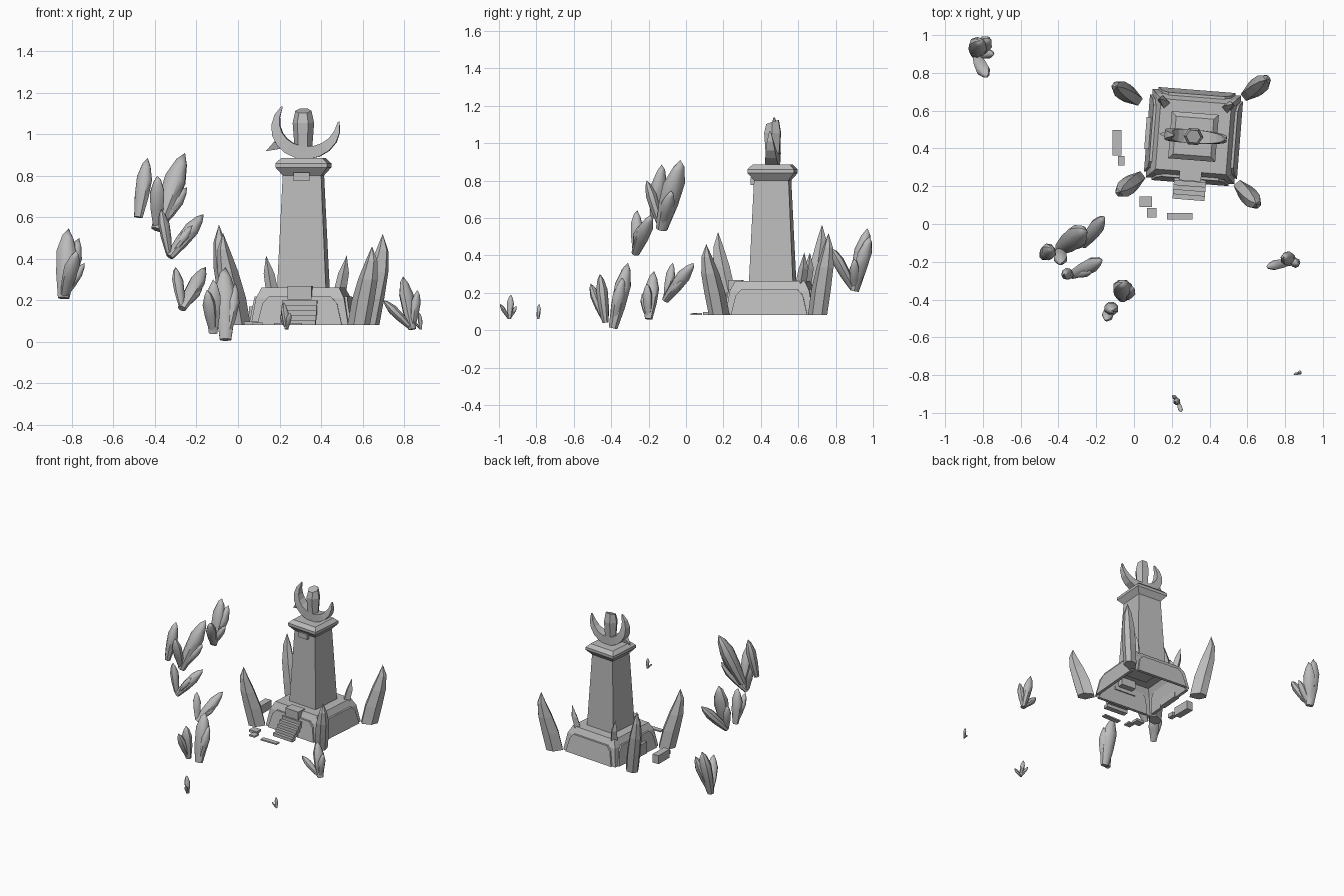
import bpy, bmesh, math
from mathutils import Vector, Matrix

cube = bpy.data.objects.get("Cube")
if cube:
    bpy.data.objects.remove(cube, do_unlink=True)

GREY = (0.5, 0.5, 0.5, 1)
stone = bpy.data.materials.new("grey_stone")
stone.use_nodes = True
stone.diffuse_color = GREY
stone.node_tree.nodes["Principled BSDF"].inputs["Base Color"].default_value = GREY

# The tower stands slightly turned on the ground level
GROUND = 0.08
CENTRE = Matrix.Translation((0.315, 0.463, 0))
TOWER = CENTRE @ Matrix.Rotation(math.radians(-4.5), 4, 'Z')
WORLD = Matrix.Identity(4)


def loft(name, rings, matrix=WORLD, cap_start=True):
    """Skin a list of equal rings; a one-point ring becomes a tip."""
    bm = bmesh.new()
    loops = [[bm.verts.new(point) for point in ring] for ring in rings]
    for lower, upper in zip(loops, loops[1:]):
        for i, vert in enumerate(lower):
            following = lower[(i + 1) % len(lower)]
            if len(upper) == 1:
                bm.faces.new((vert, following, upper[0]))
            else:
                bm.faces.new((vert, following, upper[(i + 1) % len(upper)], upper[i]))
    if cap_start:
        bm.faces.new(loops[0][::-1])
    if len(loops[-1]) > 2:
        bm.faces.new(loops[-1])
    bmesh.ops.recalc_face_normals(bm, faces=bm.faces)
    mesh = bpy.data.meshes.new(name)
    bm.to_mesh(mesh)
    bm.free()
    mesh.materials.append(stone)
    obj = bpy.data.objects.new(name, mesh)
    bpy.context.collection.objects.link(obj)
    obj.matrix_world = matrix
    return obj


def square(half, z):
    return [(-half, -half, z), (half, -half, z), (half, half, z), (-half, half, z)]


def box(name, x, y, z, width, depth, height, matrix=WORLD):
    """Box centred on x and y, standing on z."""
    place = matrix @ Matrix.Translation((x, y, z)) @ Matrix.Diagonal((width, depth, height, 1))
    return loft(name, [square(0.5, 0), square(0.5, 1)], place)


# Base, open underneath, with a chamfered top
loft("base", [square(0.235, GROUND), square(0.213, 0.21), square(0.187, 0.262)],
     TOWER, cap_start=False)

# Raised chamfered panel on each side of the base
half_panel = [(0.205, GROUND), (0.18, 0.185), (0.15, 0.218)]
panel = half_panel + [(-x, z) for x, z in reversed(half_panel)]
for i, side in enumerate(("front", "left", "back", "right")):
    turn = Matrix.Rotation(i * math.pi / 2, 4, 'Z')
    loft("base_panel_" + side,
         [[(x, depth + (z - GROUND) * 0.17, z) for x, z in panel] for depth in (-0.225, -0.247)],
         TOWER @ turn)

# Column, cap and trim
loft("column", [square(0.118, 0.255), square(0.092, 0.82)], TOWER)
loft("cap", [square(0.092, 0.8), square(0.125, 0.84), square(0.125, 0.86), square(0.1, 0.885)], TOWER)
box("column_plaque", 0, -0.098, 0.775, 0.076, 0.035, 0.04, TOWER)
box("door_lintel", 0, -0.198, 0.205, 0.116, 0.075, 0.063, TOWER)

# Stairs
RISE = 0.024
for i in range(5):
    box(f"step_{i + 1}", 0, -0.22 - i * RISE, 0.176 - i * RISE, 0.17, 0.04, RISE, TOWER)

# Horned crescent, swept along an arc and tapering to both ends
rings = []
STATIONS = 12
for i in range(STATIONS + 1):
    t = i / STATIONS
    angle = math.radians(135 + 237 * t)
    swell = max(math.sin(math.pi * t), 0.03) ** 0.6
    ring = []
    for inward, thick in ((0, -1), (0, 1), (1, 1), (1, -1)):
        shrink = inward * 0.062 * swell
        ring.append((0.012 + (0.166 - shrink) * math.cos(angle), thick * 0.037 * swell,
                     1.03 + (0.15 - shrink) * math.sin(angle)))
    rings.append(ring)
loft("crescent", rings, TOWER)
barb_root = [(x, y, 0.88 - x * 0.6) for x, y in ((-0.14, -0.02), (-0.14, 0.02), (-0.09, 0.02), (-0.09, -0.02))]
loft("crescent_barb", [barb_root, [(-0.182, 0, 0.918)]], TOWER)

# Six-sided gem held in the crescent, with a slanted top
rings = []
for scale, z, slope in ((0.8, 0.92, 0), (1, 1.055, 0), (0.75, 1.1, 0.25)):
    ring = []
    for i in range(6):
        a = i * math.pi / 3
        y = 0.05 * math.sin(a)
        ring.append((0.052 * scale * math.cos(a), y * scale, z + slope * (y + 0.05)))
    rings.append(ring)
loft("gem", rings, TOWER)

# Corner claws: inner radius, outer radius, half width, share of the height
claw = [(0.335, 0.45, 0.045, 0), (0.365, 0.48, 0.048, 0.3),
        (0.41, 0.505, 0.045, 0.58), (0.455, 0.51, 0.028, 0.82)]
for name, angle, tip in (("front_left", -47, 0.46), ("back_left", 38, 0.52),
                         ("back_right", 147, 0.565), ("front_right", 217, 0.525)):
    rings = []
    for inner, outer, w, t in claw:
        z = GROUND + t * (tip - GROUND)
        middle = inner + (outer - inner) * 0.6
        half = [(inner, w * 0.5), (middle, w), (outer, w * 0.4)]
        rings.append([(r, -s, z) for r, s in half] + [(r, s, z) for r, s in reversed(half)])
    rings.append([(0.485, 0, tip)])
    loft("claw_" + name, rings, CENTRE @ Matrix.Rotation(math.radians(angle), 4, 'Z'))

# Small horns on the back corners of the base
for side, sign in (("left", 1), ("right", -1)):
    rings = [[(sign * (c + dx * r), c + dy * r, z) for dx, dy in ((-1, 0), (0, -1), (1, 0), (0, 1))]
             for c, r, z in ((0.165, 0.03, 0.25), (0.18, 0.026, 0.33))]
    loft("horn_" + side, rings + [[(sign * 0.195, 0.185, 0.415)]], TOWER)

# Fallen blocks and paving slabs
box("side_block", -0.235, 0, GROUND, 0.04, 0.17, 0.09, TOWER)
box("fallen_block", -0.09, 0.43, GROUND, 0.05, 0.135, 0.065)
box("rubble", -0.067, 0.335, GROUND, 0.035, 0.05, 0.03)
box("back_slab", 0.062, 0.118, GROUND, 0.065, 0.055, 0.018)
box("small_slab", 0.094, 0.06, GROUND, 0.048, 0.05, 0.012)
box("long_slab", 0.242, 0.042, GROUND, 0.135, 0.035, 0.01)


def crystal(name, foot, tip, sides=8):
    """Faceted shard, narrow at the foot, widest above the middle, with a slanted point."""
    axis = tip - foot
    frame = axis.to_track_quat('Z', 'Y')
    radius = axis.length * 0.15
    rings = []
    for t, scale in ((0, 0.55), (0.35, 0.9), (0.66, 1), (0.88, 0.55)):
        ring = []
        for i in range(sides):
            a = math.tau * (i + 0.5) / sides
            offset = Vector((math.cos(a) * scale, math.sin(a) * scale * 0.85, math.cos(a) * t / 4))
            ring.append(foot + axis * t + frame @ (offset * radius))
        rings.append(ring)
    obj = loft(name, rings + [[tip]])
    bpy.ops.object.select_all(action='DESELECT')
    obj.select_set(True)
    bpy.context.view_layer.objects.active = obj
    bpy.ops.object.shade_smooth_by_angle(angle=math.radians(48))


def cluster(name, foot, *tips):
    """Shards fanning out of one foot, each set a little towards its tip."""
    for i, tip in enumerate(tips):
        start, end = Vector(foot), Vector(tip)
        lean = (end - start) * 0.08 * min(i, 1)
        crystal(f"{name}_crystal_{i + 1}", start + lean, end)


# Crystal clusters: foot, then the tips
cluster("far_back", (-.84, .9, .21), (-.815, .97, .545), (-.78, .775, .44), (-.74, .9, .38), (-.765, .98, .5))
cluster("high_side", (-.48, -.17, .6), (-.435, -.13, .885))
cluster("high", (-.39, -.13, .54), (-.255, -.03, .91), (-.245, -.08, .745), (-.39, -.21, .8))
cluster("middle", (-.33, -.27, .41), (-.165, -.19, .615), (-.37, -.26, .64), (-.22, -.25, .56))
cluster("low", (-.27, -.11, .16), (-.155, .04, .36), (-.3, -.07, .36), (-.17, -.02, .27))
cluster("front", (-.06, -.39, .01), (-.06, -.31, .36), (-.01, -.34, .28))
cluster("front_side", (-.12, -.43, .04), (-.12, -.46, .3), (-.15, -.51, .25))
cluster("east", (.84, -.2, .06), (.795, -.17, .315), (.865, -.21, .25), (.7, -.225, .2))
cluster("tiny_front", (.235, -.945, .06), (.22, -.935, .19), (.25, -.995, .14), (.205, -.905, .13))
cluster("tiny_east", (.88, -.79, .06), (.875, -.785, .14), (.845, -.795, .1))
